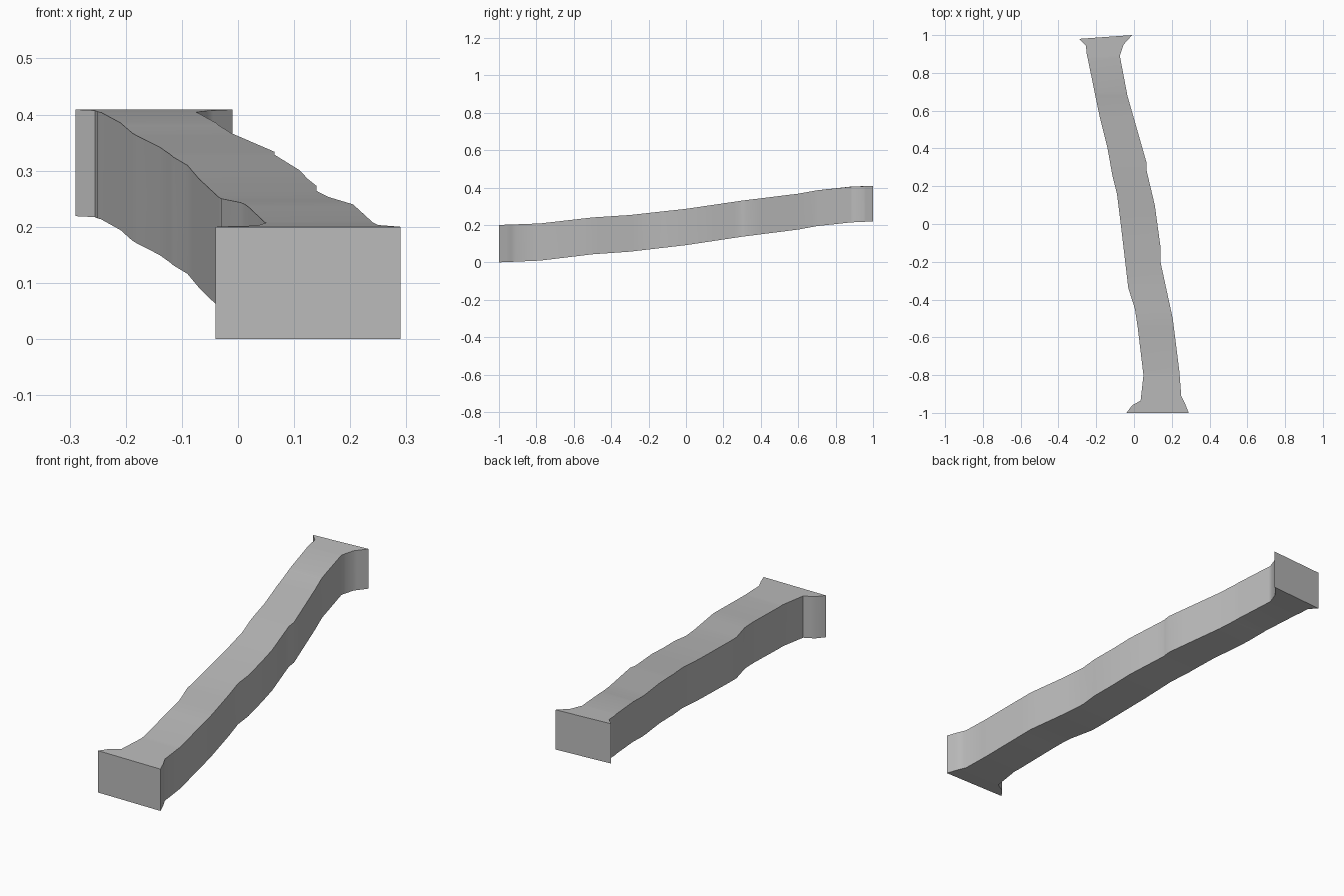
import bpy, bmesh, math

if "Cube" in bpy.data.objects:
    bpy.data.objects.remove(bpy.data.objects["Cube"], do_unlink=True)

# Side outlines (y, x) and the height of the deck (y, z), front to back
LEFT_EDGE = [(-1, .29), (-.95, .27), (-.91, .25), (-.78, .24), (-.5, .205),
             (-.2, .14), (-.12, .14), (.1, .11), (.29, .065), (.33, .065),
             (.68, -.035), (.89, -.075), (.95, -.055), (1, -.01)]
RIGHT_EDGE = [(-1, -.04), (-.96, -.01), (-.935, .035), (-.8, .05), (-.55, .02),
              (-.45, .005), (-.34, -.03), (0, -.07), (.16, -.09), (.26, -.115),
              (.4, -.14), (.56, -.18), (.68, -.205), (.91, -.25), (.962, -.255), (1, -.29)]
DECK = [(-1, .2), (-.94, .202), (-.78, .208), (-.5, .24), (-.3, .253), (0, .286),
        (.3, .33), (.6, .367), (.7, .385), (.88, .404), (1, .409)]


def sample(points, y):
    for (y0, v0), (y1, v1) in zip(points, points[1:]):
        if y <= y1:
            return v0 + (v1 - v0) * (y - y0) / (y1 - y0)
    return points[-1][1]


# Ramp beam: rectangular sections lofted along its length
stations = sorted({p[0] for p in LEFT_EDGE + RIGHT_EDGE + DECK})
bm = bmesh.new()
rings = []
for y in stations:
    top = sample(DECK, y)
    bottom = top - sample([(-1, .2), (0, .194), (1, .19)], y)
    left, right = sample(LEFT_EDGE, y), sample(RIGHT_EDGE, y)
    skew = .1 * max(0, y - .8)  # the back end is cut slightly askew
    corners = [(right, y - skew, bottom), (left, y, bottom),
               (left, y, top), (right, y - skew, top)]
    rings.append([bm.verts.new(c) for c in corners])
for a, b in zip(rings, rings[1:]):
    for i in range(4):
        j = (i + 1) % 4
        bm.faces.new((a[i], a[j], b[j], b[i]))
bm.faces.new(rings[0])
bm.faces.new(rings[-1][::-1])
bmesh.ops.recalc_face_normals(bm, faces=bm.faces)

mesh = bpy.data.meshes.new("ramp_beam")
bm.to_mesh(mesh)
bm.free()
ramp = bpy.data.objects.new("ramp_beam", mesh)
bpy.context.collection.objects.link(ramp)

# Plain grey
grey = bpy.data.materials.new("plain_grey")
grey.use_nodes = True
colour = (.5, .5, .5, 1)
grey.diffuse_color = colour
grey.node_tree.nodes["Principled BSDF"].inputs["Base Color"].default_value = colour
mesh.materials.append(grey)

bpy.context.view_layer.objects.active = ramp
ramp.select_set(True)
bpy.ops.object.shade_smooth_by_angle(angle=math.radians(30))
